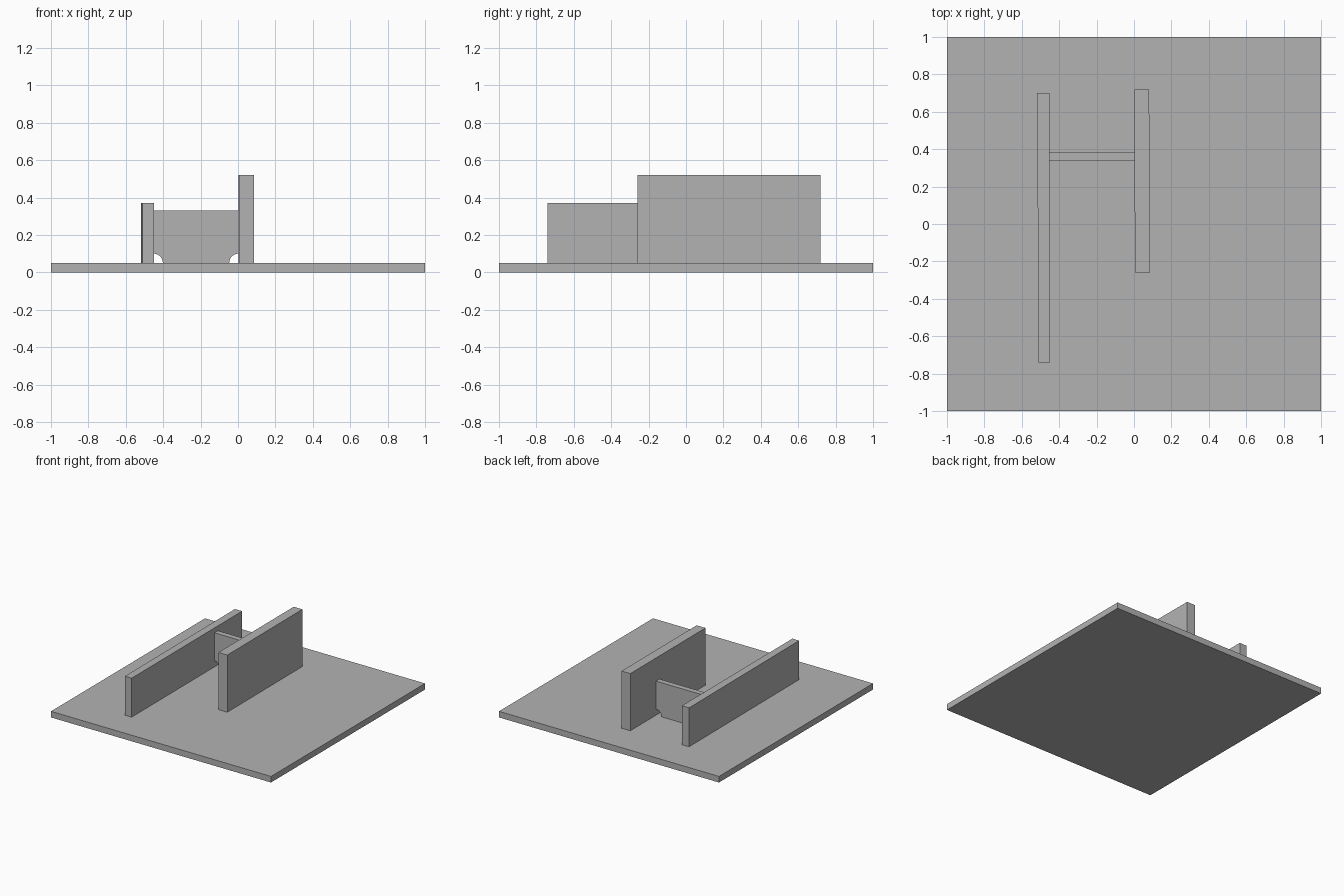
import bpy
import bmesh
from math import cos, sin, pi
from mathutils import Vector

cube = bpy.data.objects.get("Cube")
if cube:
    bpy.data.objects.remove(cube, do_unlink=True)

grey = bpy.data.materials.new("plain grey")
grey.use_nodes = True
grey.diffuse_color = (0.45, 0.45, 0.45, 1)
grey.node_tree.nodes["Principled BSDF"].inputs["Base Color"].default_value = grey.diffuse_color

BASE_TOP = 0.05


def extrude_part(name, outline, offset):
    """Extrude a closed planar outline along offset into a solid."""
    bm = bmesh.new()
    face = bm.faces.new([bm.verts.new(p) for p in outline])
    result = bmesh.ops.extrude_face_region(bm, geom=[face], use_keep_orig=True)
    moved = [g for g in result["geom"] if isinstance(g, bmesh.types.BMVert)]
    bmesh.ops.translate(bm, verts=moved, vec=Vector(offset))
    bmesh.ops.recalc_face_normals(bm, faces=bm.faces)
    mesh = bpy.data.meshes.new(name)
    bm.to_mesh(mesh)
    bm.free()
    mesh.materials.append(grey)
    obj = bpy.data.objects.new(name, mesh)
    bpy.context.collection.objects.link(obj)
    return obj


def upright(name, plan, top):
    """Wall with the given floor plan, standing on the base plate."""
    return extrude_part(name, [(x, y, BASE_TOP) for x, y in plan], (0, 0, top - BASE_TOP))


# Square base plate
extrude_part("base_plate", [(-1, -1, 0), (1, -1, 0), (1, 1, 0), (-1, 1, 0)], (0, 0, BASE_TOP))

# Two long walls, each very slightly out of parallel with the plate
upright("low_wall", [(-0.51, -0.74), (-0.449, -0.74), (-0.453, 0.70), (-0.518, 0.70)], 0.37)
upright("tall_wall", [(0.005, -0.26), (0.085, -0.26), (0.081, 0.72), (0.002, 0.72)], 0.52)

# Cross rib with rounded drain notches in its lower corners
left, right, rib_top, notch, steps = -0.452, 0.003, 0.33, 0.05, 10
arc = [(notch * cos(pi / 2 * i / steps), notch * sin(pi / 2 * i / steps)) for i in range(steps + 1)]
profile = [(right - dx, BASE_TOP + dz) for dx, dz in arc]
profile += [(right, rib_top), (left, rib_top)]
profile += [(left + dx, BASE_TOP + dz) for dx, dz in reversed(arc)]
extrude_part("cross_rib", [(x, 0.34, z) for x, z in profile], (0, 0.045, 0))
